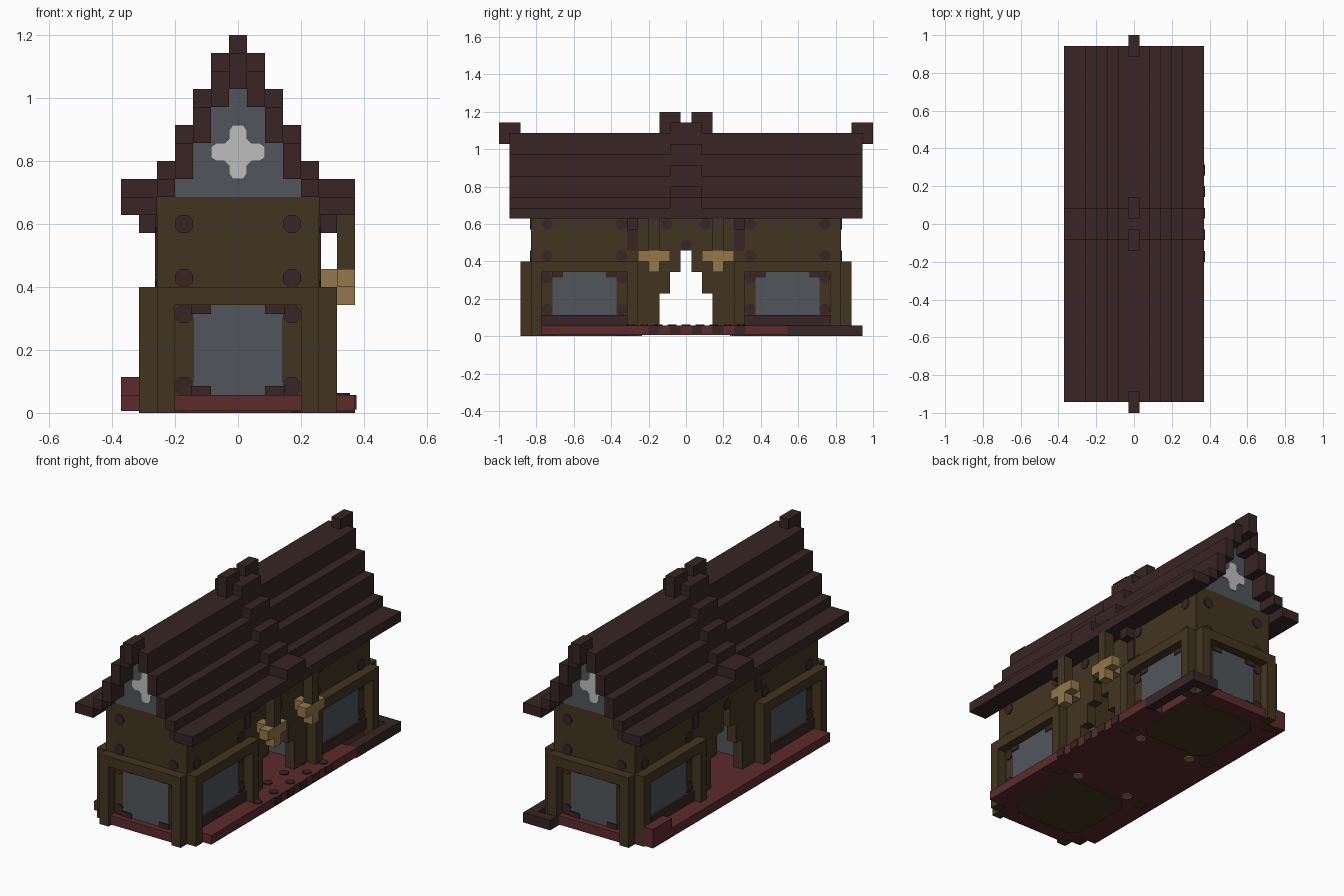
import bpy, bmesh, math
from mathutils import Vector

U = 2 / 35      # one building block
THIN = 0.1      # painted plate thickness, in blocks

cube = bpy.data.objects.get("Cube")
if cube:
    bpy.data.objects.remove(cube)


def material(name, rgb):
    m = bpy.data.materials.new(name)
    m.use_nodes = True
    m.diffuse_color = (*rgb, 1)
    m.node_tree.nodes["Principled BSDF"].inputs["Base Color"].default_value = (*rgb, 1)
    return m


DARK = material("dark brown", (0.040, 0.018, 0.018))
WOOD = material("olive wood", (0.055, 0.035, 0.0145))
RED = material("dark red", (0.107, 0.024, 0.026))
GREY = material("slate grey", (0.083, 0.091, 0.102))
WHITE = material("pale grey", (0.515, 0.515, 0.515))
TAN = material("tan wood", (0.296, 0.184, 0.069))


class Part:
    """Collects boxes and plates, in block units, into one object."""

    def __init__(self, name, mat):
        self.name, self.mat, self.bm = name, mat, bmesh.new()

    def box(self, x, y, z):
        vs = bmesh.ops.create_cube(self.bm, size=1)["verts"]
        for v in vs:
            v.co = Vector([(a + b) / 2 + (b - a) * c for (a, b), c in zip((x, y, z), v.co)])

    def plate(self, points, axis, at, side):
        """Thin prism on the plane axis = at, facing side."""
        def put(p, d):
            c = list(p)
            c.insert(axis, at + d)
            return c
        rings = [[self.bm.verts.new(put(p, d)) for p in points] for d in (0, side * THIN)]
        n = len(points)
        for ring in rings:
            self.bm.faces.new(ring)
        for i in range(n):
            j = (i + 1) % n
            self.bm.faces.new((rings[0][i], rings[0][j], rings[1][j], rings[1][i]))

    def rect(self, a, b, axis, at, side):
        self.plate([(a[0], b[0]), (a[1], b[0]), (a[1], b[1]), (a[0], b[1])], axis, at, side)

    def spot(self, a, b, axis, at, side, r=0.54):
        angles = [math.pi * (i + 0.5) / 4 for i in range(8)]
        self.plate([(a + r * math.cos(t), b + r * math.sin(t)) for t in angles], axis, at, side)

    def done(self):
        bmesh.ops.recalc_face_normals(self.bm, faces=self.bm.faces)
        bmesh.ops.scale(self.bm, vec=(U, U, U), verts=self.bm.verts)
        me = bpy.data.meshes.new(self.name)
        self.bm.to_mesh(me)
        self.bm.free()
        me.materials.append(self.mat)
        bpy.context.collection.objects.link(bpy.data.objects.new(self.name, me))


def span(s, a, b):
    """Range a..b, mirrored when s is -1."""
    return (a, b) if s > 0 else (-b, -a)


ENDS = (-1, 1)

# Base plate with side strips
base = Part("base", RED)
base.box((-4.5, 4.5), (-14.6, 14.6), (THIN, 1))
base.box((4.5, 6.5), (-13.5, 9.5), (THIN, 1))
base.box((-6.5, -4.5), (-13.5, 14.5), (THIN, 1))
base.box((-6.5, -5.5), (11.5, 14.5), (1, 2))
for s in ENDS:
    base.box((-3.5, 3.5), span(s, 14.5, 15.2), (THIN, 1))
base.done()
dark_base = Part("base_dark_end", DARK)
dark_base.box((5.5, 6.5), (9.5, 16.5), (0, 1))
dark_base.box((3.5, 5.5), (15.5, 16.5), (0, 1))
dark_base.done()

# Underside panels with knots
under = Part("underside_panels", WOOD)
knots = Part("underside_knots", TAN)
for s in ENDS:
    y0, y1 = span(s, 5.5, 13.5)
    under.plate([(-4, y0 + 1), (-3, y0), (3, y0), (4, y0 + 1),
                 (4, y1 - 1), (3, y1), (-3, y1), (-4, y1 - 1)], 2, THIN, -1)
    for x in (-3, 3):
        knots.spot(x, s * 4.6, 2, THIN, -1)
under.done()
knots.done()

# Two house halves: walls plus projecting ground floor frames
walls = Part("walls", WOOD)
frames = Part("ground_floor_frames", WOOD)
glass = Part("windows", GREY)
spots = Part("wall_spots", DARK)
sills = Part("side_sills", DARK)
for e in ENDS:
    walls.box((-4.5, 4.5), span(e, 4.5, 14.5), (1, 12))
    # End frame
    frames.box((-4.5, 4.5), span(e, 14.5, 15.5), (6, 7))
    for s in ENDS:
        frames.box(span(s, 3.5, 4.5), span(e, 14.5, 15.5), (0, 6))
    glass.rect((-2.5, 2.5), (1, 6), 1, e * 14.5, e)
    glass.rect((-2.5, 2.5), (1, 6), 1, e * 4.5, -e)
    for x in (-3, 3):
        for z in (1.5, 5.5, 7.5, 10.5):
            spots.spot(x, z, 1, e * 14.5, e)
        for z in (1, 5.5):
            spots.rect(span(x, 1.5, 2.6), (z, z + 0.5), 1, e * 14.6, e)
    # Side frames
    for s in ENDS:
        side = span(s, 4.5, 5.5)
        frames.box(side, span(e, 4.5, 14.5), (6, 7))
        for y in (4.5, 13.5):
            frames.box(side, span(e, y, y + 1), (0, 6))
        sills.box(span(s, 4.5, 4.8), span(e, 5.5, 13.5), (1, 2))
        glass.rect(span(e, 6.5, 12.5), (2, 6), 0, s * 4.5, s)
        for y in (6, 13):
            for z in (2.5, 5.5, 7.5, 10.5):
                spots.spot(e * y, z, 0, s * 4.5, s)
        for y in (6.5, 11.5):
            spots.rect(span(e, y, y + 1), (5.5, 6), 0, s * 4.6, s)
        spots.rect(span(e, 4.5, 5.5), (8, 11), 0, s * 4.5, s)
for p in (walls, frames, glass, sills):
    p.done()

# Stepped archway through the middle
arch = Part("archway", WOOD)
arch.box((-4.5, 4.5), (-4.5, 4.5), (11, 12))
for s in ENDS:
    x = span(s, 3.5, 4.5)
    arch.box(x, (-4.5, 4.5), (8, 11))
    for e in ENDS:
        for inner, z0, z1 in ((2.5, 1, 4), (1.5, 4, 6), (0.5, 6, 8)):
            arch.box(x, span(e, inner, 4.5), (z0, z1))
    spots.spot(0, 8.5, 0, s * 4.5, s)
    for y in (-1.8, 1.8):
        spots.spot(y, 10.5, 0, s * 4.5, s)
arch.done()

# Dark knots on the floor and base edge
for i in range(-4, 6):
    spots.spot(5 + 0.8 * (-1) ** i, i * 1.3, 2, 1, 1, 0.45)
    if i % 2:
        spots.rect((i - 0.5, i + 0.5), (0.2, 1), 0, 6.5, 1)
spots.done()

# Bracketed lamps hanging from the eave on one side
lamps = Part("lamps", TAN)
posts = Part("lamp_posts", WOOD)
for s in ENDS:
    y = span(s, 2.5, 3.5)
    lamps.box((4.5, 6.5), y, (7, 8))
    lamps.box((5.5, 6.5), span(s, 1.5, 4.5), (7, 8))
    lamps.box((5.5, 6.5), y, (6, 7))
    posts.box((5.5, 6.5), y, (8, 11))
lamps.done()
posts.done()

# Stepped gables with a pale cross
gable = Part("gables", GREY)
cross = Part("gable_crosses", WHITE)
arm = [(0.3, 1.5), (0.5, 1.2), (0.5, 0.75), (0.75, 0.5), (1.2, 0.5), (1.5, 0.3)]
right = arm + [(x, -z) for x, z in reversed(arm)]
outline = right + [(-x, z) for x, z in reversed(right)]
for e in ENDS:
    for half, z0, z1 in ((3.5, 12, 13), (2.5, 13, 15), (1.5, 15, 17), (0.5, 17, 18)):
        gable.box((-half, half), span(e, 13.5, 14.5), (z0, z1))
    cross.plate([(x, z + 14.5) for x, z in outline], 1, e * 14.5, e)
gable.done()
cross.done()

# Stepped roof, raised by one block along a middle band
roof = Part("roof", DARK)
band = Part("roof_middle_band", DARK)
roof.box((-0.5, 0.5), (-16.5, 16.5), (18, 19))
band.box((-1.5, 1.5), (-1.5, 1.5), (19, 20))
for s in ENDS:
    for x0, x1, z0, z1 in ((0.5, 1.5, 17, 19), (1.5, 2.5, 15, 17), (2.5, 3.5, 13, 15),
                           (3.5, 4.5, 12, 13), (4.5, 6.5, 11, 12)):
        roof.box(span(s, x0, x1), (-16.5, 16.5), (z0, z1))
        if x0 > 1:
            band.box(span(s, x0, x1), (-1.5, 1.5), (z1, z1 + 1))
roof.done()
band.done()

# Ridge ornaments and eave brackets
ridge = Part("ridge_ornaments", DARK)
brackets = Part("eave_brackets", DARK)
for e in ENDS:
    ridge.box((-0.5, 0.5), span(e, 15.5, 17.5), (18, 20))
    ridge.box((-0.5, 0.5), span(e, 0.5, 1.5), (20, 21))
    ridge.box((-0.5, 0.5), span(e, 1.5, 2.5), (19, 21))
    for s in ENDS:
        brackets.box(span(s, 4.5, 5.5), span(e, 4.5, 5.5), (10, 11))
ridge.done()
brackets.done()
